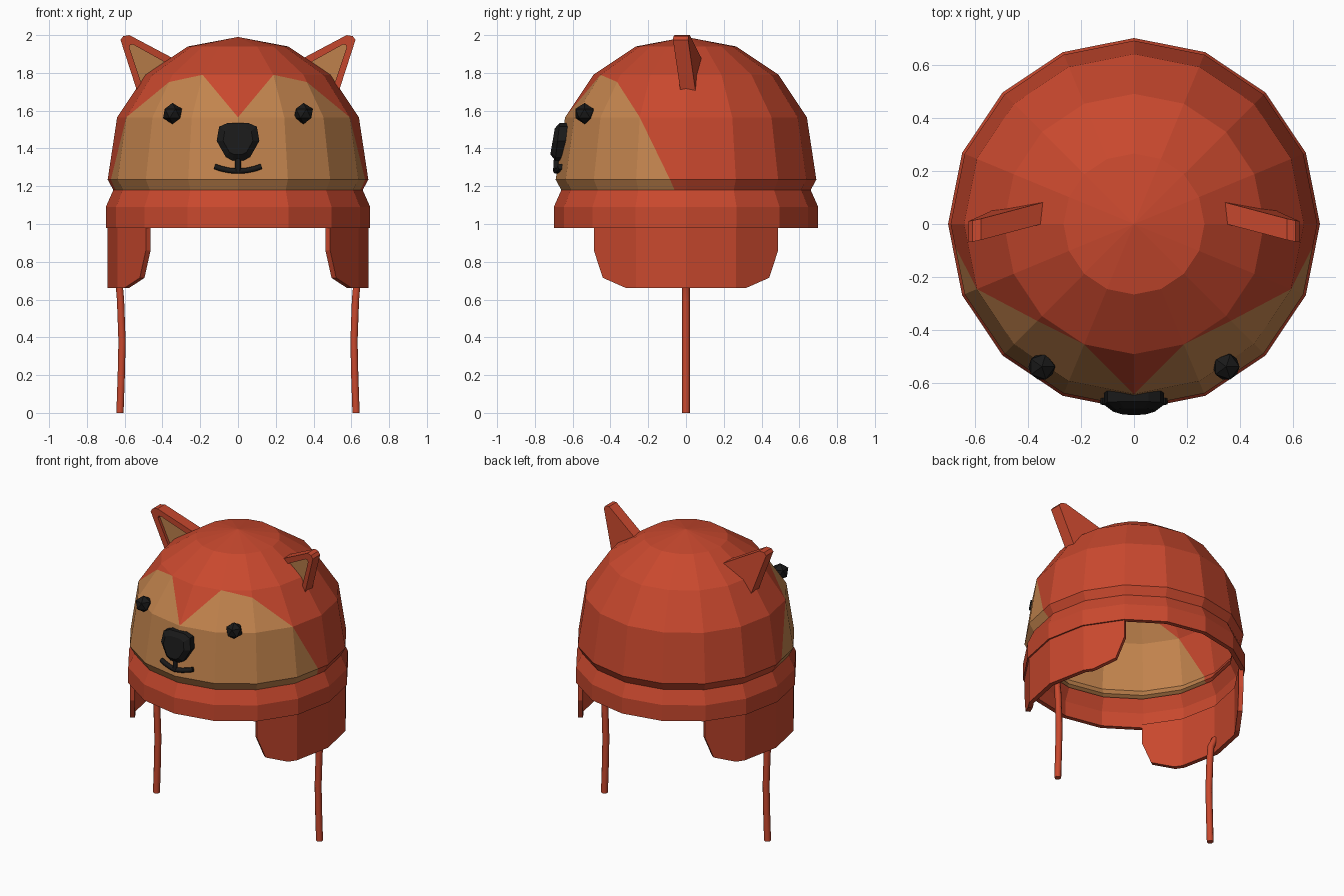
import bpy, bmesh
from math import sin, cos, pi
from mathutils import Vector

if "Cube" in bpy.data.objects:
    bpy.data.objects.remove(bpy.data.objects["Cube"])


def material(name, rgb):
    m = bpy.data.materials.new(name)
    m.diffuse_color = (*rgb, 1)
    m.use_nodes = True
    m.node_tree.nodes["Principled BSDF"].inputs["Base Color"].default_value = m.diffuse_color
    return m


RED = material("red_felt", (0.58, 0.065, 0.027))
TAN = material("tan_felt", (0.54, 0.23, 0.075))
BLACK = material("black", (0.01, 0.01, 0.01))


def build(name, faces, mats, thickness=0):
    """faces: list of (points, material index)"""
    bm = bmesh.new()
    for pts, mi in faces:
        bm.faces.new([bm.verts.new(p) for p in pts]).material_index = mi
    bmesh.ops.remove_doubles(bm, verts=bm.verts, dist=0.0005)
    bmesh.ops.recalc_face_normals(bm, faces=bm.faces)
    me = bpy.data.meshes.new(name)
    bm.to_mesh(me)
    bm.free()
    for m in mats:
        me.materials.append(m)
    ob = bpy.data.objects.new(name, me)
    bpy.context.collection.objects.link(ob)
    if thickness:
        mod = ob.modifiers.new("thickness", "SOLIDIFY")
        mod.thickness, mod.offset = thickness, -1
    return ob


def loft(rings, last_mat=0):
    """Faces bridging successive rings, capped at both ends"""
    faces = [(rings[0], 0), (rings[-1], last_mat)]
    for a, b in zip(rings, rings[1:]):
        n = len(a)
        faces += [([a[i], a[(i + 1) % n], b[(i + 1) % n], b[i]], 0) for i in range(n)]
    return faces


def tube(name, path, radius, mat, sides=6):
    cu = bpy.data.curves.new(name, "CURVE")
    cu.dimensions = "3D"
    cu.bevel_depth, cu.bevel_resolution = radius, (sides - 4) // 2
    cu.use_fill_caps = True
    sp = cu.splines.new("POLY")
    sp.points.add(len(path) - 1)
    for p, co in zip(sp.points, path):
        p.co = (*co, 1)
    cu.materials.append(mat)
    ob = bpy.data.objects.new(name, cu)
    bpy.context.collection.objects.link(ob)


def ring_point(r, z, k, s=1):
    """Point on the 16-sided ring, k steps from the front"""
    a = k * pi / 8
    return Vector((s * r * sin(a), -r * cos(a), z))


# Dome with the tan face mask cut into its facets
dome = [(0, 1.99), (0.265, 1.94), (0.49, 1.79), (0.64, 1.565), (0.69, 1.235), (0.66, 1.18)]
faces = []
for s in (1, -1):
    for row in range(5):
        for k in range(8):
            (r0, z0), (r1, z1) = dome[row], dome[row + 1]
            t0, t1 = (ring_point(r0, z0, k + i, s) for i in (0, 1))
            b0, b1 = (ring_point(r1, z1, k + i, s) for i in (0, 1))
            brow = ring_point(0.49, 1.79, 2, s).lerp(ring_point(0.64, 1.565, 2, s), 0.17)
            q_top, q_low = t0.lerp(t1, 0.68), b0.lerp(b1, 0.76)
            if row == 0:
                faces.append(([t0, b0, b1], 0))
            elif row == 2 and k == 0:
                faces += [([b0, b1, t1], 1), ([b0, t1, t0], 0)]
            elif row == 2 and k == 1:
                faces += [([t0, b0, b1, brow], 1), ([t0, brow, t1], 0)]
            elif row == 2 and k == 2:
                faces += [([brow, b0, b1], 1), ([brow, b1, t1, t0], 0)]
            elif row == 3 and k == 3:
                q = b0.lerp(b1, 0.68)
                faces += [([t0, b0, q], 1), ([t0, q, b1, t1], 0)]
            elif row == 4 and k == 3:
                faces += [([t0, b0, q_low, q_top], 1), ([q_top, q_low, b1, t1], 0)]
            else:
                faces.append(([t0, b0, b1, t1], int(row > 2 and k < 3)))
build("dome", faces, [RED, TAN], 0.03)

# Band round the rim
band = [(0.66, 1.18), (0.70, 1.09), (0.70, 0.98)]
build("band", [([ring_point(*band[i], k), ring_point(*band[i + 1], k),
                 ring_point(*band[i + 1], k + 1), ring_point(*band[i], k + 1)], 0)
               for i in range(2) for k in range(16)], [RED], 0.03)

# Ear flaps, strings, ears and eyes on both sides
for s, side in ((1, "right"), (-1, "left")):
    corner, mid, centre = (ring_point(0.69, 0, k) for k in (2, 3, 4))

    def flap_point(y, z, f):
        a, b = (mid, corner) if abs(y) > abs(mid.y) else (centre, mid)
        t = (abs(y) - abs(a.y)) / (abs(b.y) - abs(a.y))
        return Vector((s * (a.x + (b.x - a.x) * t), f * abs(y), z))

    faces = []
    for f in (1, -1):
        m, c = abs(mid.y), abs(corner.y)
        for outline in ([(0, 1.0), (m, 1.0), (m, 0.66), (0, 0.66)],
                        [(m, 1.0), (c, 1.0), (c, 0.86), (0.44, 0.715), (0.315, 0.66), (m, 0.66)]):
            faces.append(([flap_point(y, z, f) for y, z in outline], 0))
    build(side + "_ear_flap", faces, [RED], 0.03)

    tube(side + "_string", [(s * x, 0, z) for x, z in
         ((0.665, 0.76), (0.63, 0.69), (0.622, 0.6), (0.614, 0.38), (0.618, 0.2), (0.625, 0))],
         0.022, RED)

    def ear_ring(outline, depth):
        return [Vector((s * x, 0.213 - 0.226 * x - 0.0715 * z + depth, z)) for x, z in outline]

    outer = [(0.53, 1.69), (0.622, 1.975), (0.607, 1.995), (0.575, 2.0), (0.33, 1.87)]
    inner = [(0.50, 1.71), (0.575, 1.935), (0.57, 1.948), (0.555, 1.95), (0.375, 1.85)]
    build(side + "_ear", loft([ear_ring(outer, 0.08), ear_ring(outer, 0),
                               ear_ring(inner, 0), ear_ring(inner, 0.02)], 1), [RED, TAN])

    bpy.ops.mesh.primitive_ico_sphere_add(subdivisions=1, radius=0.056,
                                          location=(s * 0.347, -0.537, 1.585))
    eye = bpy.context.object
    eye.name = side + "_eye"
    eye.data.materials.append(BLACK)

# Nose: rounded shield with a chamfered front
half = [(0.055, 1.535), (0.1, 1.515), (0.113, 1.44), (0.065, 1.355), (0.03, 1.337)]
shield = half + [(-x, z) for x, z in reversed(half)]


def nose_ring(scale, y):
    return [Vector((x * scale, y + 0.12 * (z - 1.44), 1.44 + (z - 1.44) * scale)) for x, z in shield]


build("nose", loft([nose_ring(1, -0.63), nose_ring(1, -0.68), nose_ring(0.7, -0.706)]), [BLACK])

# Mouth
tube("mouth_stem", [(0, -0.685, 1.36), (0, -0.69, 1.28)], 0.016, BLACK)
tube("mouth_line", [(x, -0.688 + 0.2 * abs(x), 1.28 + 1.6 * x * x)
                    for x in (-0.122, -0.09, -0.045, 0, 0.045, 0.09, 0.122)], 0.016, BLACK)
